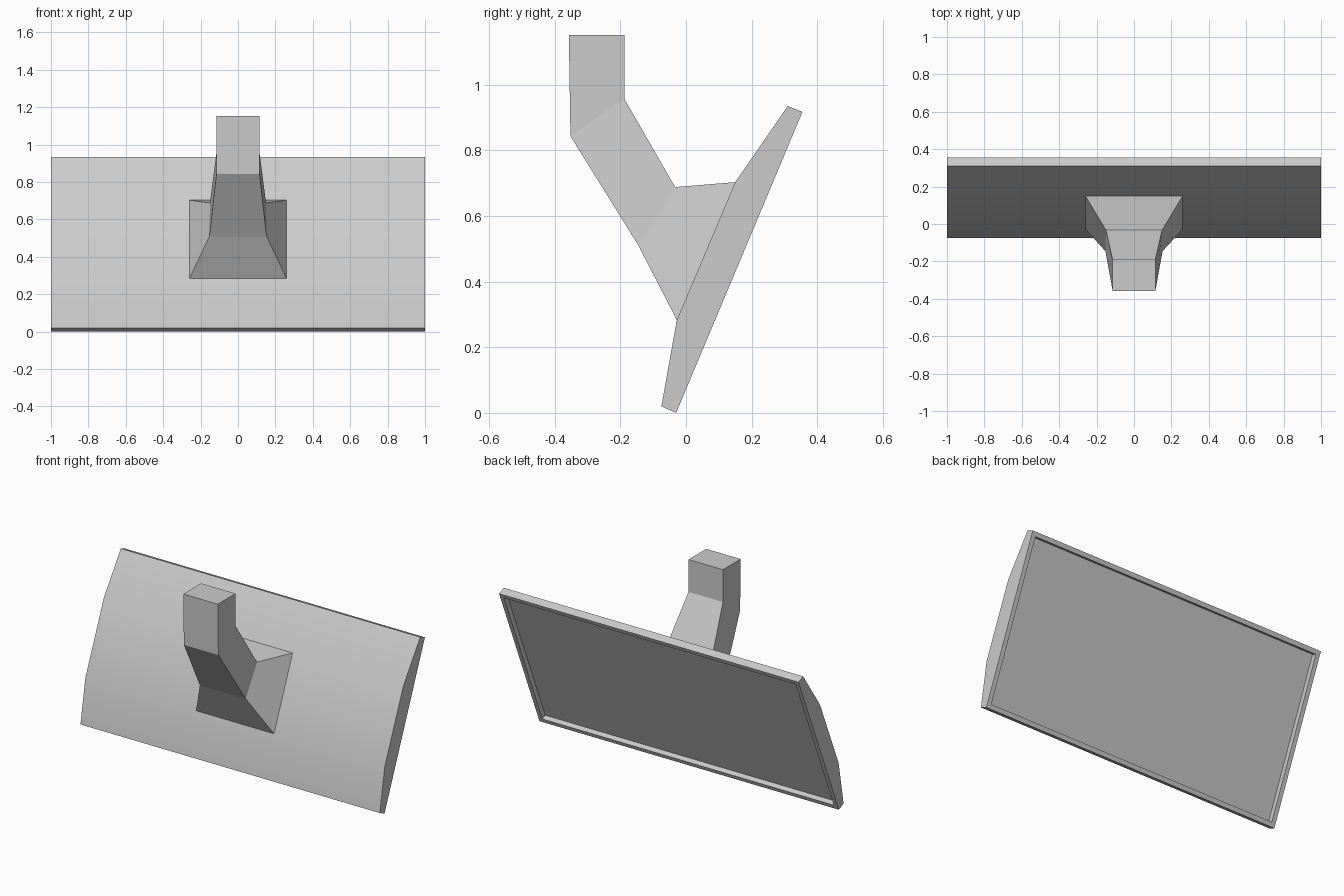
import bpy, bmesh, math

if "Cube" in bpy.data.objects:
    bpy.data.objects.remove(bpy.data.objects["Cube"])


def finish(bm, name):
    bmesh.ops.recalc_face_normals(bm, faces=bm.faces)
    mesh = bpy.data.meshes.new(name)
    bm.to_mesh(mesh)
    bm.free()
    obj = bpy.data.objects.new(name, mesh)
    bpy.context.collection.objects.link(obj)
    return obj


# Screen housing: side profile (y, z) swept along x, last edge is the display side
profile = [(-0.03, 0.0), (-0.075, 0.02), (-0.028, 0.283),
           (0.15, 0.703), (0.31, 0.935), (0.355, 0.917)]
bm = bmesh.new()
left = bm.faces.new([bm.verts.new((-1, y, z)) for y, z in profile])
swept = bmesh.ops.extrude_face_region(bm, geom=[left], use_keep_orig=True)
new_verts = [g for g in swept["geom"] if isinstance(g, bmesh.types.BMVert)]
bmesh.ops.translate(bm, verts=new_verts, vec=(2, 0, 0))
bmesh.ops.recalc_face_normals(bm, faces=bm.faces)

# Bezel and recessed display
display = max((f for f in bm.faces if abs(f.normal.x) < 0.5 and f.normal.y > 0),
              key=lambda f: f.calc_area())
bmesh.ops.inset_individual(bm, faces=[display], thickness=0.037)
inward = -display.normal.copy()
rim = bmesh.ops.extrude_face_region(bm, geom=[display])
bmesh.ops.translate(bm, verts=[g for g in rim["geom"] if isinstance(g, bmesh.types.BMVert)],
                    vec=inward * 0.03)
if display.is_valid:
    bmesh.ops.delete(bm, geom=[display], context='FACES_ONLY')
housing = finish(bm, "screen_housing")
bpy.context.view_layer.objects.active = housing
housing.select_set(True)
bpy.ops.object.shade_smooth_by_angle(angle=math.radians(30))

# Mount arm: rings of (front y, z, half width), (rear y, z, half width), lofted
rings = [((-0.357, 1.152, 0.115), (-0.188, 1.152, 0.115)),
         ((-0.352, 0.843, 0.115), (-0.188, 0.957, 0.115)),
         ((-0.145, 0.51, 0.153), (-0.033, 0.688, 0.15)),
         ((-0.028, 0.283, 0.26), (0.15, 0.703, 0.26))]
bm = bmesh.new()
loops = []
for (fy, fz, fw), (ry, rz, rw) in rings:
    corners = [(-fw, fy, fz), (fw, fy, fz), (rw, ry, rz), (-rw, ry, rz)]
    loops.append([bm.verts.new(c) for c in corners])
for a, b in zip(loops, loops[1:]):
    for i in range(4):
        j = (i + 1) % 4
        bm.faces.new((a[i], a[j], b[j], b[i]))
bm.faces.new(loops[0])
finish(bm, "mount_arm")
